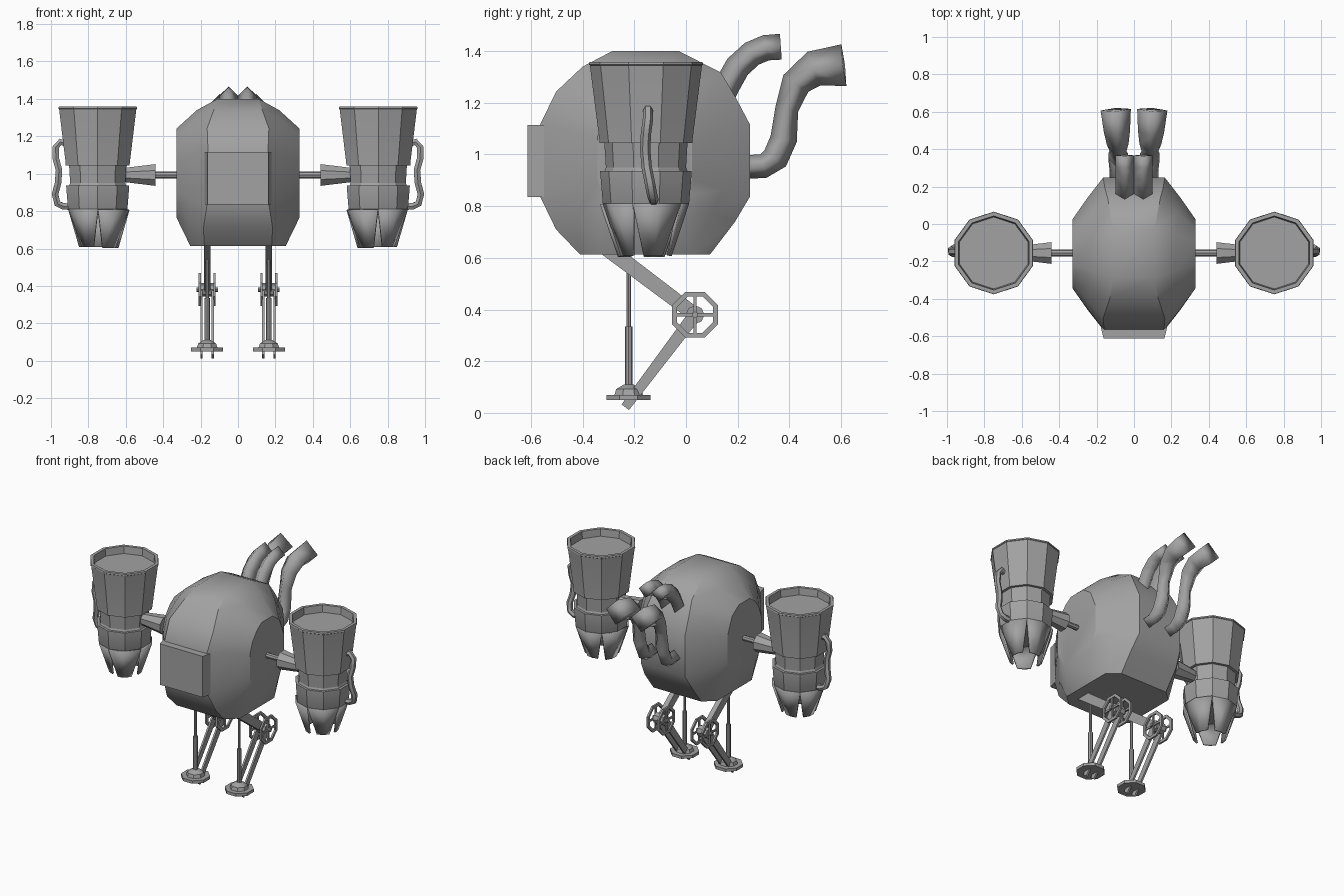
import bpy, bmesh, math
from mathutils import Vector

if "Cube" in bpy.data.objects:
    bpy.data.objects.remove(bpy.data.objects["Cube"])

grey = bpy.data.materials.new("metal_grey")
grey.use_nodes = True
grey.diffuse_color = (0.36, 0.36, 0.36, 1)
grey.node_tree.nodes["Principled BSDF"].inputs["Base Color"].default_value = (0.36, 0.36, 0.36, 1)


def finish(name, bm, angle=25, mirror=True, thickness=0):
    """Turn a bmesh into an object, optionally thickened and mirrored across x = 0."""
    bmesh.ops.recalc_face_normals(bm, faces=bm.faces)
    me = bpy.data.meshes.new(name)
    bm.to_mesh(me)
    bm.free()
    me.materials.append(grey)
    me.shade_smooth()
    me.set_sharp_from_angle(angle=math.radians(angle))
    ob = bpy.data.objects.new(name, me)
    bpy.context.collection.objects.link(ob)
    if thickness:
        mod = ob.modifiers.new("Thickness", "SOLIDIFY")
        mod.thickness = thickness
    if mirror:
        ob.modifiers.new("Mirror", "MIRROR").use_clip = False
        ob.modifiers["Mirror"].use_mirror_merge = False
    return ob


def loft(bm, rings, caps=True):
    """Skin a list of equally long closed rings."""
    loops = [[bm.verts.new(p) for p in ring] for ring in rings]
    for a, b in zip(loops, loops[1:]):
        for i in range(len(a)):
            j = (i + 1) % len(a)
            bm.faces.new((a[i], a[j], b[j], b[i]))
    if caps:
        bm.faces.new(loops[0])
        bm.faces.new(loops[-1])


def tube(name, path, radii, side, n, angle=25, spin=0.0):
    """Sweep an n-sided section along a path; 'side' is the section's first axis."""
    pts = [Vector(p) for p in path]
    side = Vector(side)
    rings = []
    for i, p in enumerate(pts):
        t = (pts[min(i + 1, len(pts) - 1)] - pts[max(i - 1, 0)]).normalized()
        u = (side - t * side.dot(t)).normalized()
        v = t.cross(u)
        rings.append([p + radii[i] * (u * math.cos(a) + v * math.sin(a))
                      for a in (spin + math.tau * k / n for k in range(n))])
    bm = bmesh.new()
    loft(bm, rings)
    return finish(name, bm, angle)


def beam(name, x, thick, start, end, w0, w1):
    """Flat bar lying in a yz plane, from start to end, tapering from w0 to w1."""
    a, b = Vector((0, *start)), Vector((0, *end))
    n = (b - a).normalized().cross(Vector((1, 0, 0)))
    outline = [a + n * w0 / 2, b + n * w1 / 2, b - n * w1 / 2, a - n * w0 / 2]
    bm = bmesh.new()
    loft(bm, [[p + Vector((x + s * thick / 2, 0, 0)) for p in outline] for s in (-1, 1)])
    return finish(name, bm)


# Body: side outline (y, z, half width), shrunk in steps towards the flat sides
outline = [(-.565, 1.115, .16), (-.503, 1.243, .165), (-.40, 1.34, .13), (-.286, 1.40, .11),
           (-.027, 1.40, .11), (.135, 1.317, .14), (.19, 1.225, .155), (.248, 1.115, .165),
           (.248, .838, .165), (.19, .74, .18), (.093, .613, .18), (-.41, .613, .18),
           (-.503, .71, .185), (-.565, .838, .165)]


def body_ring(step, sign):
    ring = []
    for y, z, w in outline:
        sy = (1, .74, .45)[step]
        sz = (1, 1 if z < .65 else .85, .6)[step]
        x = (w, (w + .33) / 2, .33)[step]
        ring.append((sign * x, -.16 + (y + .16) * sy, 1 + (z - 1) * sz))
    return ring


bm = bmesh.new()
loft(bm, [body_ring(s, -1) for s in (2, 1, 0)] + [body_ring(s, 1) for s in (0, 1, 2)])
finish("body", bm, 32, mirror=False)

# Front hatch plate
bm = bmesh.new()
loft(bm, [[(-w, y, .835), (w, y, .835), (w, y, 1.115), (-w, y, 1.115)]
          for w, y in ((.178, -.55), (.162, -.613))])
finish("front_hatch", bm, mirror=False)

# Arms
AY, AZ, PX = -.155, .993, .75
tube("arm_rod", [(.30, AY, AZ), (.46, AY, AZ)], [.018] * 2, (0, 1, 0), 8)
tube("arm_cone", [(.44, AY, AZ), (.63, AY, AZ)], [.063, .038], (0, 1, 0), 8, spin=math.pi / 8)


# Pods: ten-sided turned shells with a recessed top
def pod_point(r, z, degrees):
    a = math.radians(degrees)
    return (PX + r * math.cos(a), AY + r * math.sin(a), z)


profile = [(.10, .78), (.158, .79), (.167, .81), (.177, .93), (.177, .937), (.16, .937),
           (.155, .95), (.161, 1.045), (.18, 1.045), (.18, 1.055), (.217, 1.345), (.221, 1.348),
           (.219, 1.358), (.198, 1.358), (.192, 1.31)]
bm = bmesh.new()
loft(bm, [[pod_point(r, z, 36 * k - 90) for k in range(10)] for r, z in profile])
finish("pod_shell", bm, 20)

# Five tapering fingers under each pod, with wedge gaps between them
bm = bmesh.new()
for k in range(5):
    a = -90 + 72 * k
    top = [bm.verts.new(pod_point(.167, .81, a + d)) for d in (0, 36, 72)]
    low = [bm.verts.new(pod_point(.10, .607, a + d)) for d in (13, 36, 59)]
    for i in range(2):
        bm.faces.new((top[i], top[i + 1], low[i + 1], low[i]))
finish("pod_fingers", bm, 15, thickness=.012)

# Hose on the outer side of each pod
hose = [(.90, -.147, 1.155), (.95, -.147, 1.17), (.975, -.147, 1.14), (.974, -.155, 1.08),
        (.957, -.158, 1.02), (.962, -.152, .95), (.978, -.14, .89), (.965, -.13, .84),
        (.935, -.126, .826), (.88, -.125, .822)]
tube("pod_hose", hose, [.02] * len(hose), (0, 1, 0), 6, 50)

# Exhaust pipes with diamond sections
upper = [(.10, 1.15), (.155, 1.26), (.20, 1.34), (.255, 1.39), (.31, 1.413), (.367, 1.417)]
tube("upper_exhaust", [(.05, y, z) for y, z in upper], [.05] * 6, (1, 0, 0), 4, 95)
lower = [(.20, .95, .045), (.30, .955, .047), (.345, .985, .052), (.378, 1.06, .052),
         (.39, 1.175, .045), (.425, 1.275, .058), (.495, 1.332, .07), (.611, 1.346, .081)]
tube("lower_exhaust", [(.085 + max(0, y - .38) * .055, y, z) for y, z, r in lower],
     [r for y, z, r in lower], (1, 0, 0), 4, 95)

# Legs
LX, KNEE = .165, (.035, .38)
beam("upper_leg", LX, .034, (-.33, .655), KNEE, .062, .055)
for s in (-1, 1):
    beam("lower_leg", LX + s * .03, .012, KNEE, (-.235, .022), .05, .036)
tube("piston_rod", [(LX, -.222, .66), (LX, -.222, .3)], [.009] * 2, (1, 0, 0), 8)
tube("piston_sleeve", [(LX, -.222, .335), (LX, -.222, .08)], [.015] * 2, (1, 0, 0), 8)

# Feet
tube("foot_plate", [(LX, -.222, .05), (LX, -.222, .07)], [.092] * 2, (1, 0, 0), 8, spin=math.pi / 8)
tube("foot_ankle", [(LX, -.222, .068), (LX, -.222, .092), (LX, -.222, .11)],
     [.06, .052, .02], (1, 0, 0), 8, spin=math.pi / 8)

# Knee wheels: octagonal rim, four spokes, hub and axle
for s in (-1, 1):
    x = LX + s * .04
    bm = bmesh.new()
    section = [(-.006, .096), (.006, .096), (.006, .076), (-.006, .076), (-.006, .096)]
    loft(bm, [[(x + dx, KNEE[0] + r * math.cos(a), KNEE[1] + r * math.sin(a))
               for a in (math.radians(22.5 + 45 * k) for k in range(8))]
              for dx, r in section], caps=False)
    bmesh.ops.remove_doubles(bm, verts=bm.verts, dist=1e-5)
    finish("knee_rim", bm)
    y, z = KNEE
    beam("knee_spoke_level", x, .008, (y - .08, z), (y + .08, z), .013, .013)
    beam("knee_spoke_upright", x, .008, (y, z - .08), (y, z + .08), .013, .013)
tube("knee_hub", [(LX - .036, *KNEE), (LX + .036, *KNEE)], [.036] * 2, (0, 1, 0), 8)
tube("knee_axle", [(LX - .058, *KNEE), (LX + .058, *KNEE)], [.012] * 2, (0, 1, 0), 8)
